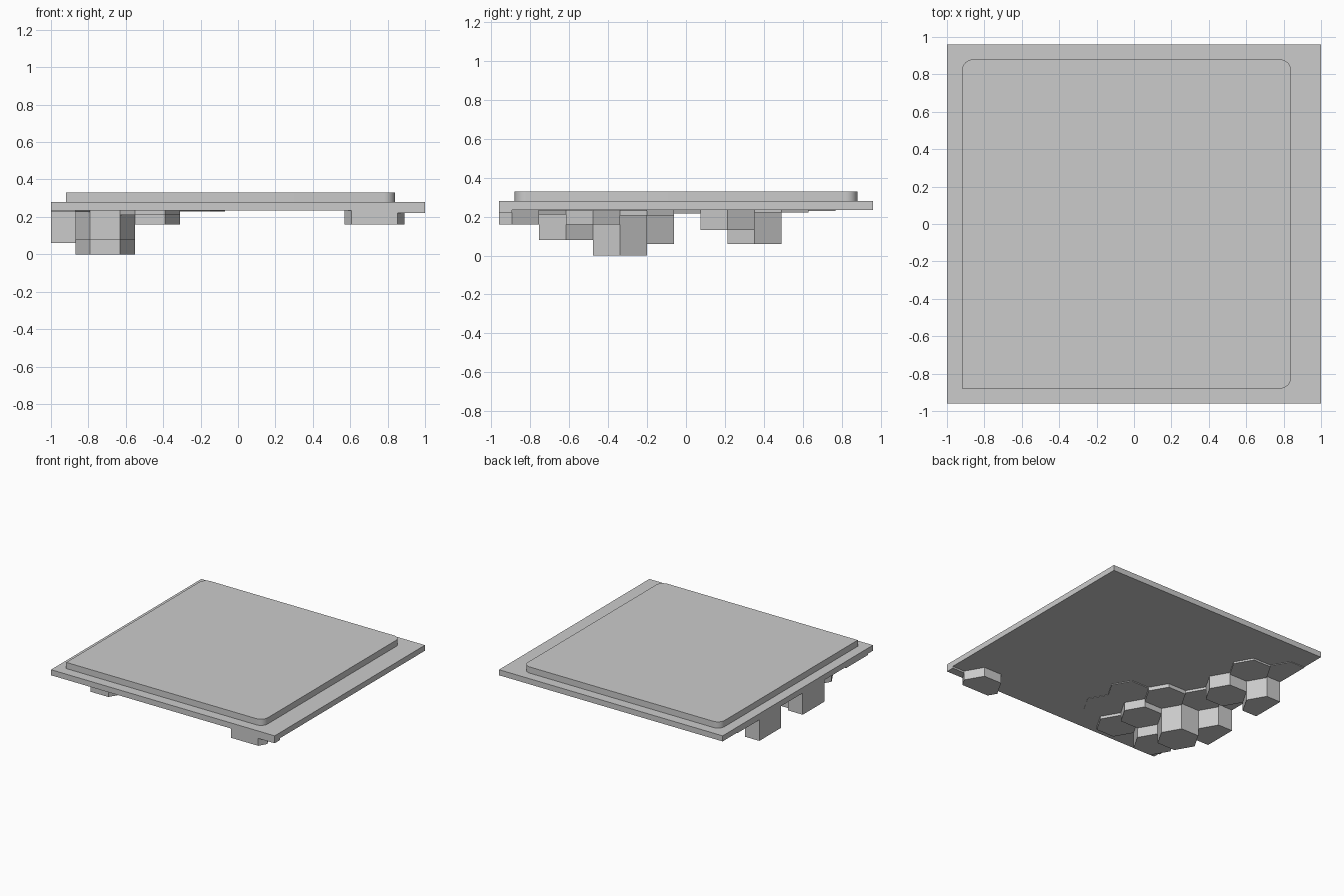
import bpy, bmesh
from math import cos, sin, pi
from mathutils import Vector

cube = bpy.data.objects.get("Cube")
if cube:
    bpy.data.objects.remove(cube, do_unlink=True)

grey = bpy.data.materials.new("light grey")
grey.use_nodes = True
colour = (0.6, 0.6, 0.6, 1)
grey.diffuse_color = colour
grey.node_tree.nodes["Principled BSDF"].inputs["Base Color"].default_value = colour

HALF_X, HALF_Y = 1.0, 0.96
PLATE_LOW, PLATE_TOP, SLAB_TOP = 0.235, 0.28, 0.33


def prism(name, outline, low, high, clip=False):
    """Extrude an outline upward, optionally trimming it to the plate's edges."""
    bm = bmesh.new()
    face = bm.faces.new([bm.verts.new((x, y, low)) for x, y in outline])
    top = bmesh.ops.extrude_face_region(bm, geom=[face])["geom"]
    bmesh.ops.translate(bm, vec=(0, 0, high - low),
                        verts=[g for g in top if isinstance(g, bmesh.types.BMVert)])
    if clip:
        for normal, limit in ((Vector((1, 0, 0)), HALF_X), (Vector((0, 1, 0)), HALF_Y)):
            for n in (normal, -normal):
                bmesh.ops.bisect_plane(bm, geom=bm.verts[:] + bm.edges[:] + bm.faces[:],
                                       plane_co=n * limit, plane_no=n, clear_outer=True)
                rim = [e for e in bm.edges if e.is_boundary]
                if rim:
                    bmesh.ops.holes_fill(bm, edges=rim)
    bmesh.ops.recalc_face_normals(bm, faces=bm.faces)
    mesh = bpy.data.meshes.new(name)
    bm.to_mesh(mesh)
    bm.free()
    mesh.materials.append(grey)
    obj = bpy.data.objects.new(name, mesh)
    bpy.context.collection.objects.link(obj)
    return obj


# Base plate
prism("base_plate", [(-HALF_X, -HALF_Y), (HALF_X, -HALF_Y), (HALF_X, HALF_Y), (-HALF_X, HALF_Y)],
      PLATE_LOW, PLATE_TOP)

# Raised slab: three rounded corners, the front right one square
left, right, depth, r = -0.92, 0.84, 0.88, 0.06
outline = [(left, -depth)]
for cx, cy, start in ((right - r, r - depth, -pi / 2),
                      (right - r, depth - r, 0),
                      (left + r, depth - r, pi / 2)):
    outline += [(cx + r * cos(start + i * pi / 16), cy + r * sin(start + i * pi / 16))
                for i in range(9)]
slab = prism("raised_slab", outline, PLATE_TOP, SLAB_TOP)
bpy.context.view_layer.objects.active = slab
slab.select_set(True)
bpy.ops.object.shade_smooth_by_angle()

# Hexagonal columns under the plate: grid column, half-row, bottom height
RADIUS = 0.16
STEP_X, STEP_Y = RADIUS * 1.5, RADIUS * 3 ** 0.5 / 2
columns = [
    (0, 0, 0.0), (0, -2, 0.08), (0, 2, 0.215), (0, 4, 0.13), (0, 6, 0.22),
    (-1, 1, 0.06), (-1, 5, 0.06), (-1, 7, 0.23), (-1, -3, 0.225),
    (1, -1, 0.16), (1, -3, 0.21), (1, 1, 0.205),
    (2, 0, 0.228), (2, -2, 0.232),
    (6, -4, 0.16), (7, -5, 0.22),
]
for i, (col, row, low) in enumerate(columns):
    cx, cy = -0.71 + col * STEP_X, -0.34 + row * STEP_Y
    hexagon = [(cx + RADIUS * cos(k * pi / 3), cy + RADIUS * sin(k * pi / 3)) for k in range(6)]
    prism(f"hex_column_{i + 1}", hexagon, low, PLATE_LOW, clip=True)
